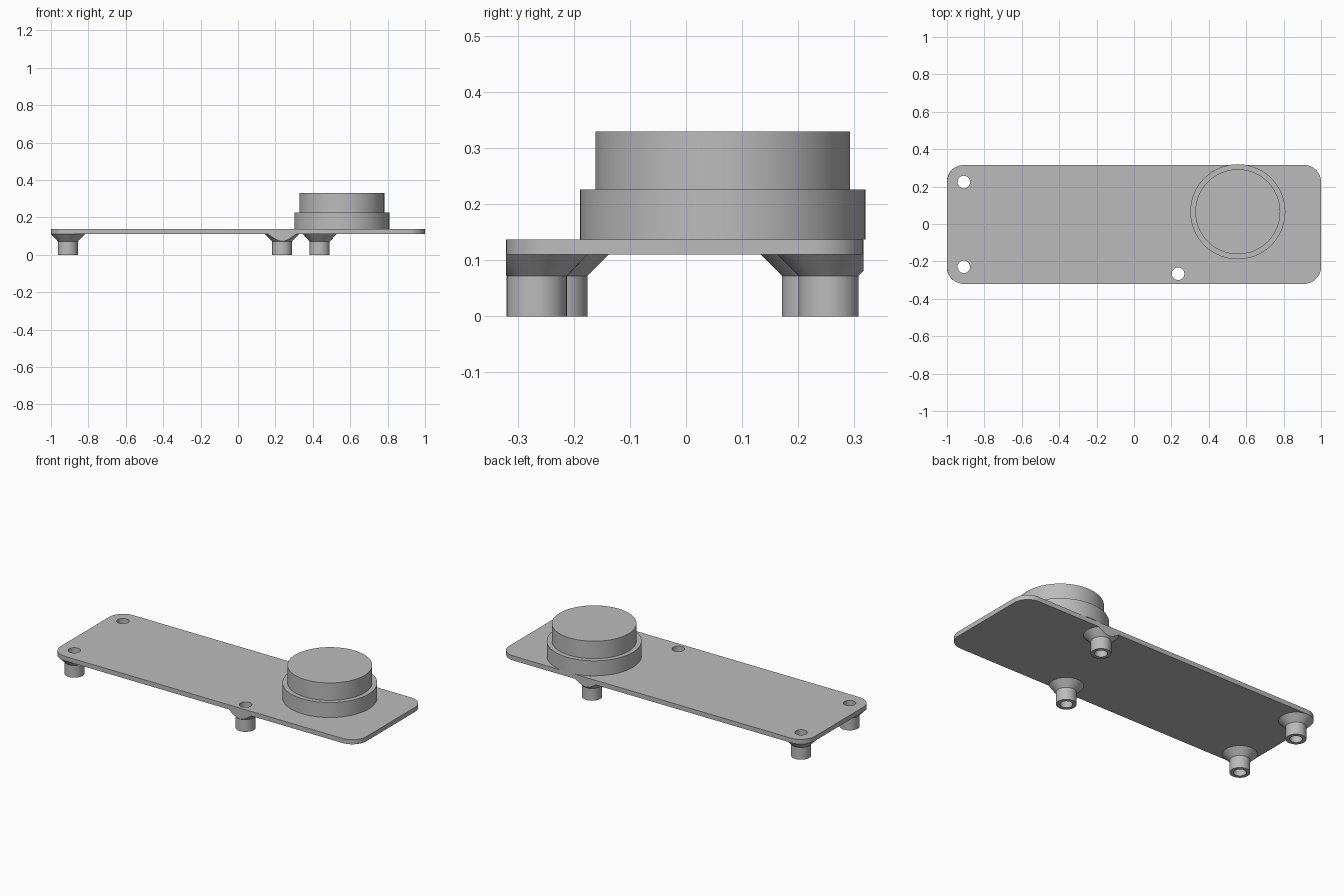
import bpy, bmesh
from math import radians, cos, sin, pi, tau
from mathutils import Vector

cube = bpy.data.objects.get("Cube")
if cube:
    bpy.data.objects.remove(cube, do_unlink=True)

grey = bpy.data.materials.new("plain grey")
grey.use_nodes = True
grey.diffuse_color = (0.5, 0.5, 0.5, 1)
grey.node_tree.nodes["Principled BSDF"].inputs["Base Color"].default_value = (0.5, 0.5, 0.5, 1)

PLATE_Z, PLATE_TOP = 0.11, 0.137
FRONT, BACK, CORNER = -0.3205, 0.316, 0.0915
HOLE_R, POST_R, FLARE_R, FLARE_Z = 0.0335, 0.0535, 0.091, 0.072


def make_object(name, bm):
    bmesh.ops.recalc_face_normals(bm, faces=bm.faces)
    mesh = bpy.data.meshes.new(name)
    bm.to_mesh(mesh)
    bm.free()
    mesh.materials.append(grey)
    obj = bpy.data.objects.new(name, mesh)
    bpy.context.collection.objects.link(obj)
    return obj


def activate(obj):
    for other in bpy.context.selected_objects:
        other.select_set(False)
    obj.select_set(True)
    bpy.context.view_layer.objects.active = obj


def prism(name, outline, z0, z1):
    """Extrude a flat outline between two heights."""
    bm = bmesh.new()
    face = bm.faces.new([bm.verts.new((x, y, z0)) for x, y in outline])
    up = bmesh.ops.extrude_face_region(bm, geom=[face])["geom"]
    bmesh.ops.translate(bm, vec=(0, 0, z1 - z0),
                        verts=[v for v in up if isinstance(v, bmesh.types.BMVert)])
    return make_object(name, bm)


def lathe(name, profile, x, y, closed=False, steps=72):
    """Revolve a radius/height profile around a vertical axis."""
    bm = bmesh.new()
    verts = [bm.verts.new((r, 0, z)) for r, z in profile]
    edges = [bm.edges.new(pair) for pair in zip(verts, verts[1:])]
    if closed:
        edges.append(bm.edges.new((verts[-1], verts[0])))
    bmesh.ops.spin(bm, geom=verts + edges, cent=(0, 0, 0), axis=(0, 0, 1),
                   angle=tau, steps=steps)
    bmesh.ops.remove_doubles(bm, verts=bm.verts, dist=0.0001)
    bmesh.ops.translate(bm, verts=bm.verts, vec=Vector((x, y, 0)))
    return make_object(name, bm)


def circle(x, y, r, n=72):
    return [(x + r * cos(tau * i / n), y + r * sin(tau * i / n)) for i in range(n)]


def rounded_outline():
    """Plate outline with four quarter-round corners."""
    points, n = [], 16
    centres = [(1 - CORNER, BACK - CORNER), (CORNER - 1, BACK - CORNER),
               (CORNER - 1, FRONT + CORNER), (1 - CORNER, FRONT + CORNER)]
    for q, (cx, cy) in enumerate(centres):
        for i in range(n + 1):
            a = (q + i / n) * pi / 2
            points.append((cx + CORNER * cos(a), cy + CORNER * sin(a)))
    return points


def boolean(obj, cutter, operation):
    cutter.hide_render = True
    mod = obj.modifiers.new("cut", 'BOOLEAN')
    mod.operation, mod.solver, mod.object = operation, 'EXACT', cutter
    activate(obj)
    bpy.ops.object.modifier_apply(modifier=mod.name)
    bpy.data.objects.remove(cutter, do_unlink=True)


def smooth(obj):
    activate(obj)
    bpy.ops.object.shade_smooth_by_angle(angle=radians(30))


# Hollow standoffs: name, position, whether the flare is trimmed at the plate edge
standoffs = [("front_right_standoff", -0.91, FRONT + CORNER, False),
             ("back_right_standoff", -0.91, BACK - CORNER, False),
             ("front_left_standoff", 0.236, -0.266, True),
             ("back_left_standoff", 0.437, 0.254, True)]

# Base plate with screw holes
plate = prism("base_plate", rounded_outline(), PLATE_Z, PLATE_TOP)
for name, x, y, trimmed in standoffs:
    boolean(plate, prism("hole_cutter", circle(x, y, HOLE_R), 0.05, 0.2), 'DIFFERENCE')
    post = lathe(name, [(HOLE_R, 0), (POST_R, 0), (POST_R, FLARE_Z),
                        (FLARE_R, PLATE_Z), (HOLE_R, PLATE_Z)], x, y, closed=True)
    if trimmed:
        boolean(post, prism("edge_trimmer", rounded_outline(), -0.1, 0.2), 'INTERSECT')
    smooth(post)
smooth(plate)

# Stepped round button on the plate
button = lathe("round_button", [(0, PLATE_TOP), (0.254, PLATE_TOP), (0.254, 0.2257),
                                (0.227, 0.2257), (0.227, 0.329), (0, 0.329)],
               0.555, 0.0655, steps=96)
smooth(button)
